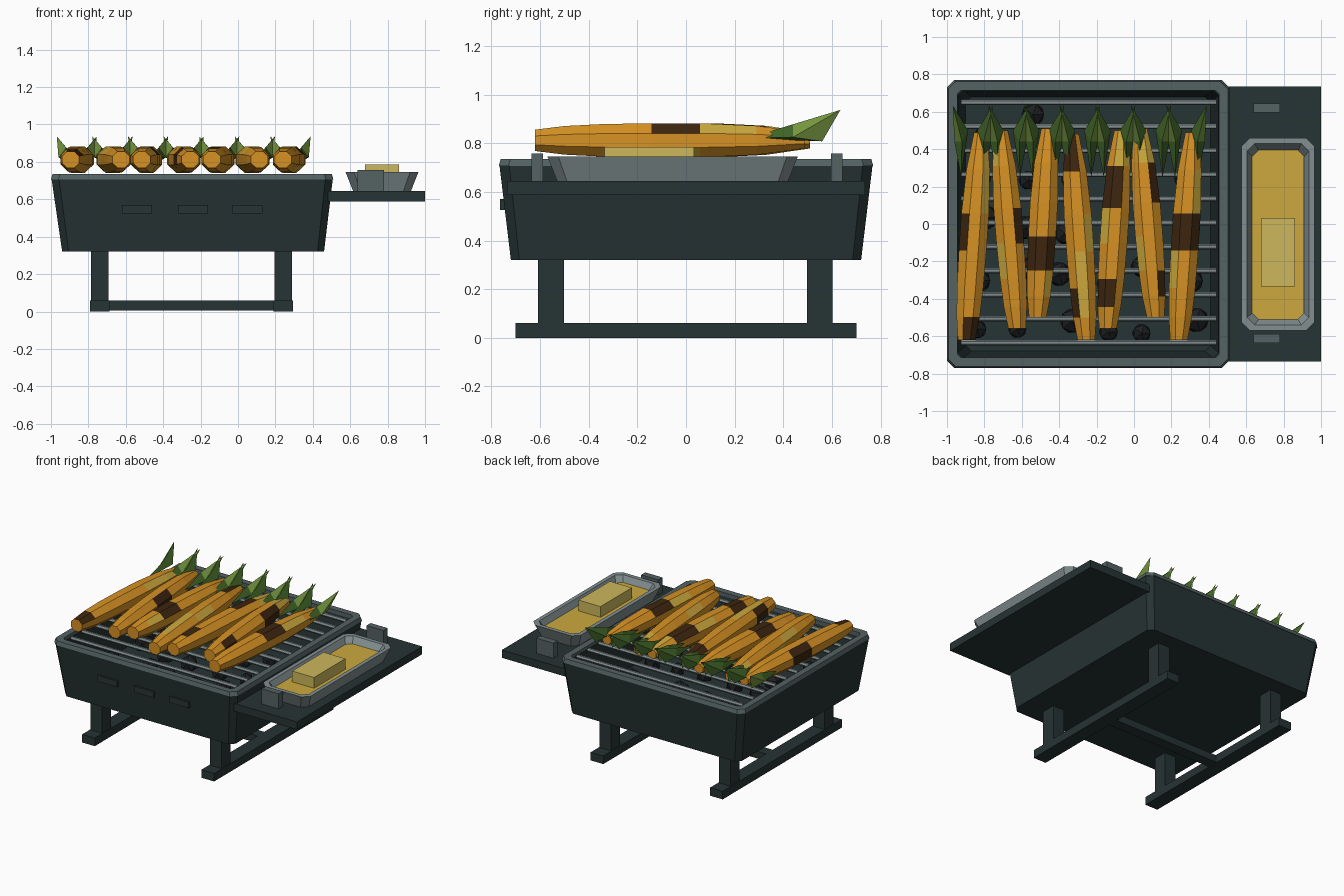
import bpy, bmesh, math, random
from mathutils import Vector

if "Cube" in bpy.data.objects:
    bpy.data.objects.remove(bpy.data.objects["Cube"])

random.seed(4)


def srgb(r, g, b):
    return tuple(c / 12.92 if c <= 0.04045 else ((c + 0.055) / 1.055) ** 2.4 for c in (r, g, b)) + (1,)


def mat(name, *c):
    m = bpy.data.materials.new(name)
    m.diffuse_color = srgb(*c)
    m.use_nodes = True
    m.node_tree.nodes["Principled BSDF"].inputs["Base Color"].default_value = m.diffuse_color
    return m


IRON = mat("dark iron", 0.15, 0.20, 0.20)
RIM = mat("grey iron", 0.33, 0.385, 0.39)
STEEL = mat("steel", 0.51, 0.56, 0.565)
COAL = mat("charcoal", 0.11, 0.12, 0.13)
ORANGE = mat("roasted corn", 0.84, 0.57, 0.14)
YELLOW = mat("golden yellow", 0.80, 0.66, 0.24)
CHAR = mat("charred brown", 0.24, 0.145, 0.06)
BUTTER = mat("butter", 0.80, 0.72, 0.36)
LEAF = mat("husk green", 0.46, 0.59, 0.25)
DARKLEAF = mat("dark husk green", 0.25, 0.39, 0.15)


def finish(name, bm, *mats):
    bmesh.ops.recalc_face_normals(bm, faces=bm.faces)
    me = bpy.data.meshes.new(name)
    bm.to_mesh(me)
    bm.free()
    for m in mats:
        me.materials.append(m)
    ob = bpy.data.objects.new(name, me)
    bpy.context.collection.objects.link(ob)
    return ob


def add_loops(bm, loops, closed=False):
    """Bridge vertex loops; cap the ends, or join last to first when closed."""
    rings = [[bm.verts.new(p) for p in lp] for lp in loops]
    n = len(rings[0])
    pairs = list(zip(rings, rings[1:])) + ([(rings[-1], rings[0])] if closed else [])
    cells = []
    for s, (a, b) in enumerate(pairs):
        for k in range(n):
            cells.append((s, k, bm.faces.new((a[k - 1], a[k], b[k], b[k - 1]))))
    if not closed:
        bm.faces.new(rings[0])
        bm.faces.new(rings[-1])
    return cells


def chamfer_rect(x0, x1, y0, y1, z, c):
    return [(x0 + c, y0, z), (x1 - c, y0, z), (x1, y0 + c, z), (x1, y1 - c, z),
            (x1 - c, y1, z), (x0 + c, y1, z), (x0, y1 - c, z), (x0, y0 + c, z)]


def loft(name, m, rects, closed=False):
    bm = bmesh.new()
    add_loops(bm, [chamfer_rect(*r) for r in rects], closed)
    return finish(name, bm, m)


def box(name, m, x0, x1, y0, y1, z0, z1):
    bm = bmesh.new()
    add_loops(bm, [[(x0, y0, z), (x1, y0, z), (x1, y1, z), (x0, y1, z)] for z in (z0, z1)])
    return finish(name, bm, m)


# Fire box: tapered hollow bowl with a lighter rim
loft("fire_box", IRON, [(-.94, .46, -.72, .72, .32, .035), (-.997, .507, -.767, .767, .71, .04),
                        (-.942, .452, -.717, .717, .71, .03), (-.90, .41, -.68, .68, .42, .03)])
loft("fire_box_rim", RIM, [(-1, .51, -.77, .77, .706, .04), (-.992, .502, -.762, .762, .735, .04),
                           (-.945, .455, -.715, .715, .735, .02), (-.945, .455, -.715, .715, .706, .02)], True)

# Front vent plates
for i, x in enumerate((-.62, -.32, -.03)):
    box(f"vent_{i + 1}", IRON, x, x + .16, -.765, -.73, .525, .57)

# Legs, runners and cross bar
for side, x in (("left", -.74), ("right", .242)):
    box(f"{side}_runner", IRON, x - .052, x + .052, -.7, .7, 0, .06)
    for end, y in (("front", -.555), ("back", .55)):
        box(f"{side}_{end}_leg", IRON, x - .047, x + .047, y - .053, y + .053, .05, .33)
box("cross_bar", IRON, -.70, .20, -.04, .04, .005, .058)

# Charcoal lumps on the floor of the box
bm = bmesh.new()
for i in range(26):
    v = bmesh.ops.create_icosphere(bm, subdivisions=1, radius=random.uniform(.05, .075))["verts"]
    bmesh.ops.translate(bm, verts=v, vec=(-.8 + (i % 6) * .22 + random.uniform(-.05, .05),
                                          -.55 + (i // 6) * .27 + random.uniform(-.06, .06), .45))
finish("charcoal_lumps", bm, COAL)

# Grate bars along x
bm = bmesh.new()
for i in range(11):
    y = -.635 + i * .1285
    add_loops(bm, [[(x, y + .0145 * math.cos(k * math.pi / 3), .716 + .0145 * math.sin(k * math.pi / 3))
                    for k in range(6)] for x in (-.925, .44)])
finish("grate_bars", bm, STEEL)

# Corn cobs: eight-sided, coloured in cells (segment, side); side 0 = right, 2 = top, 4 = left
FRACTION = (0, .11, .25, .43, .61, .82, 1)
RADIUS = (.05, .067, .076, .080, .080, .068, .038)
COBS = [  # front x, front y, back x, back y, charred cells, yellow cells
    (-.895, -.62, -.820, .49, "33 34 02 01", "51 41 26"),
    (-.625, -.56, -.710, .50, "30 31", "34 23 53"),
    (-.515, -.50, -.460, .51, "21 22 23", "11 40 50"),
    (-.255, -.62, -.330, .48, "52 53 13 14", "12 22 31"),
    (-.140, -.56, -.070, .50, "42 43 12 13", "51 52 33"),
    (.115, -.50, .035, .51, "11 10 41 40", "51 52 23"),
    (.240, -.62, .310, .49, "32 33 31", "41 27 37 23"),
]


def cob(i, x0, y0, x1, y1, charred, yellow):
    bm = bmesh.new()
    loops = []
    for t, r in zip(FRACTION, RADIUS):
        x, y = x0 + (x1 - x0) * t, y0 + (y1 - y0) * t
        ang = [math.radians(22.5 + 45 * k) for k in range(8)]
        loops.append([(x + r * math.cos(a), y, .812 + .95 * r * math.sin(a)) for a in ang])
    for s, k, f in add_loops(bm, loops):
        key = f"{s}{k}"
        if key in charred.split():
            f.material_index = 2
        elif key in yellow.split() or (k in (5, 7) and random.random() < .12):
            f.material_index = 1
    finish(f"corn_cob_{i}", bm, ORANGE, YELLOW, CHAR)


def husk(i, x, s):
    """Pointed blade: base, diamond waist, raised tip. s = -1 left, 1 right."""
    bm = bmesh.new()
    base, tip = [bm.verts.new((x + s * dx, y, z)) for dx, y, z in ((.062, .25, .82), (.107, .635, .937))]
    waist = [bm.verts.new((x + s * dx, y, z)) for dx, y, z in
             ((.058, .44, .878), (.098, .44, .825), (.070, .56, .808), (.025, .50, .84))]
    for k in range(4):
        a, b = waist[k], waist[(k + 1) % 4]
        for f in (bm.faces.new((a, b, tip)), bm.faces.new((b, a, base))):
            f.material_index = 0 if k in (0, 1) and tip in f.verts else 1
    finish(f"husk_leaf_{i}_{'left' if s < 0 else 'right'}", bm, LEAF, DARKLEAF)


for i, c in enumerate(COBS, 1):
    cob(i, *c)
    for s in (-1, 1):
        husk(i, -.862 + (i - 1) * .1905, s)

# Side shelf
box("side_shelf", IRON, .48, 1.0, -.735, .735, .587, .645)

# Butter tray with handles, melted pool and butter block
loft("butter_tray", STEEL, [(.615, .925, -.53, .42, .645, .04), (.575, .965, -.57, .46, .746, .045),
                            (.605, .935, -.54, .43, .746, .04), (.65, .895, -.49, .37, .665, .03)])
loft("melted_butter", YELLOW, [(.65, .895, -.49, .37, .666, .03), (.632, .91, -.51, .395, .705, .035)])
box("butter_block", BUTTER, .68, .86, -.335, .033, .69, .785)
for end, y in (("front", -.612), ("back", .62)):
    box(f"tray_handle_{end}", RIM, .64, .78, y - .024, y + .024, .645, .757)
